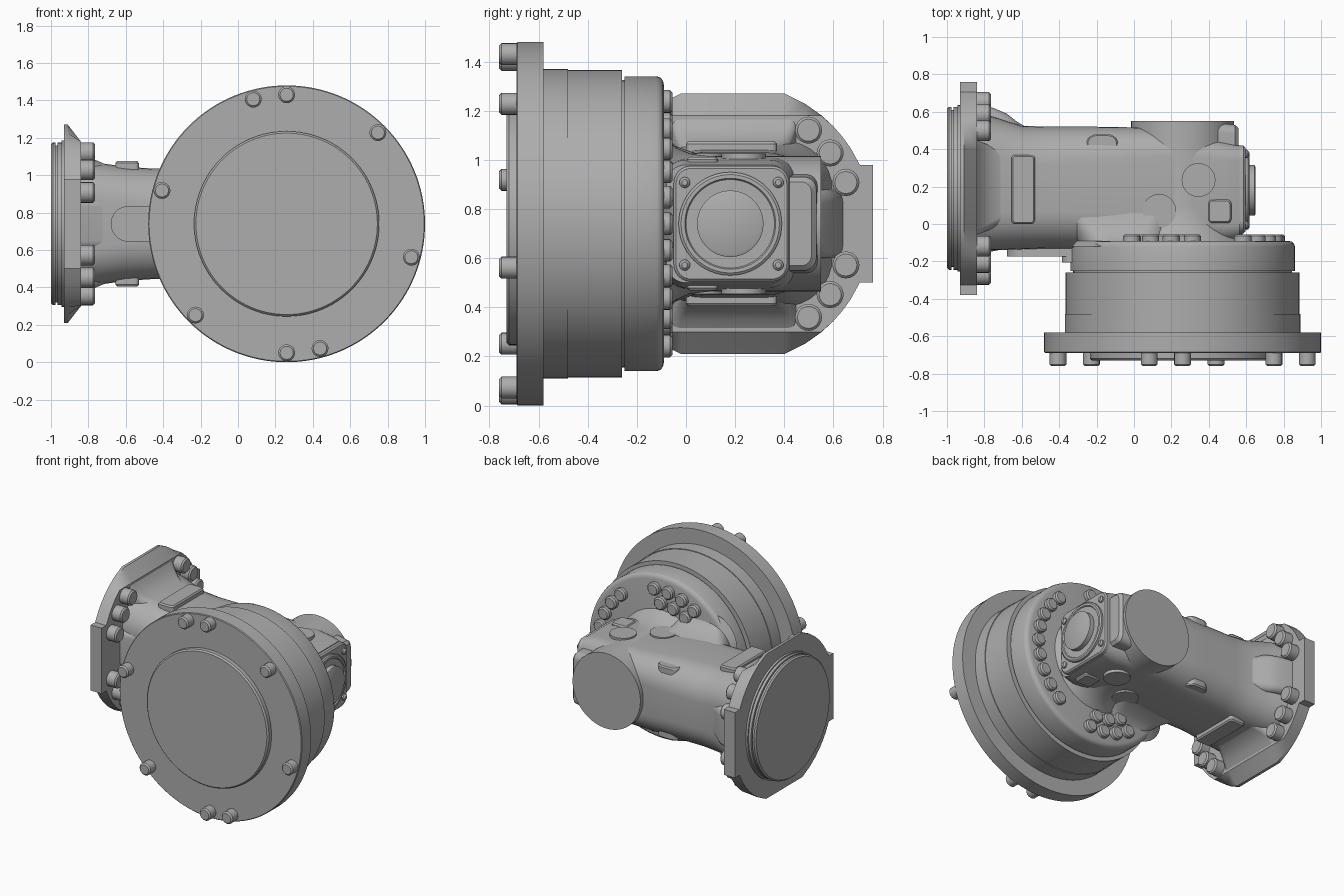
import bpy, bmesh
from math import sin, cos, pi, radians, sqrt

cube = bpy.data.objects.get("Cube")
if cube:
    bpy.data.objects.remove(cube, do_unlink=True)

steel = bpy.data.materials.new("cast_grey")
steel.use_nodes = True
steel.diffuse_color = (0.42, 0.42, 0.42, 1)
steel.node_tree.nodes["Principled BSDF"].inputs["Base Color"].default_value = steel.diffuse_color

CX, CZ, AY = 0.26, 0.74, 0.19   # drum axis (x, z) and arm axis y


def skin(name, rings):
    """Bridge equal-length rings of points and cap both ends."""
    bm = bmesh.new()
    loops = [[bm.verts.new(p) for p in ring] for ring in rings]
    n = len(loops[0])
    for a, b in zip(loops, loops[1:]):
        for i in range(n):
            j = (i + 1) % n
            bm.faces.new((a[i], a[j], b[j], b[i]))
    bm.faces.new(loops[0][::-1])
    bm.faces.new(loops[-1])
    bmesh.ops.recalc_face_normals(bm, faces=bm.faces)
    mesh = bpy.data.meshes.new(name)
    bm.to_mesh(mesh)
    bm.free()
    mesh.materials.append(steel)
    obj = bpy.data.objects.new(name, mesh)
    bpy.context.collection.objects.link(obj)
    bpy.ops.object.select_all(action='DESELECT')
    obj.select_set(True)
    bpy.context.view_layer.objects.active = obj
    bpy.ops.object.shade_smooth_by_angle(angle=radians(32))
    return obj


def lathe(name, axis, centre, profile, n=64):
    """Turn (position, radius) pairs about an axis; centre is the other two coordinates in order."""
    rings = []
    for t, r in profile:
        ring = []
        for i in range(n):
            u, v = r * cos(2 * pi * i / n), r * sin(2 * pi * i / n)
            a, b = centre[0] + u, centre[1] + v
            ring.append({'x': (t, a, b), 'y': (a, t, b), 'z': (a, b, t)}[axis])
        rings.append(ring)
    return skin(name, rings)


def bolt(name, axis, centre, base, top, r):
    e = 0.01 if top > base else -0.01
    lathe(name, axis, centre, [(base, r), (top - e, r), (top, r - 0.01)], 20)


def loft(name, stations, axis='x', k=8):
    """Skin rounded rectangles given as (position, a0, a1, b0, b1, corner radius)."""
    rings = []
    for t, a0, a1, b0, b1, r in stations:
        ring = []
        for q, (ca, cb) in enumerate([(a1 - r, b1 - r), (a0 + r, b1 - r),
                                      (a0 + r, b0 + r), (a1 - r, b0 + r)]):
            for i in range(k + 1):
                ang = (q + i / k) * pi / 2
                a, b = ca + r * cos(ang), cb + r * sin(ang)
                ring.append({'x': (t, a, b), 'y': (a, t, b), 'z': (a, b, t)}[axis])
        rings.append(ring)
    return skin(name, rings)


def tube(name, stations):
    """Arm-like loft symmetric about the axis height: (x, y0, y1, half height, radius)."""
    return loft(name, [(x, a, b, CZ - h, CZ + h, r) for x, a, b, h, r in stations])


# Wheel drum
hub = (CX, CZ)
lathe("front_cover", 'y', hub, [(-0.73, 0.485), (-0.72, 0.495), (-0.68, 0.495)], 96)
lathe("wheel_flange", 'y', hub, [(-0.69, 0.735), (-0.685, 0.74), (-0.58, 0.74)], 128)
lathe("drum", 'y', hub, [(-0.59, 0.63), (-0.48, 0.63), (-0.48, 0.625), (-0.26, 0.625)], 128)
lathe("drum_seal", 'y', hub, [(-0.28, 0.585), (-0.23, 0.585)], 96)
lathe("back_ring", 'y', hub, [(-0.25, 0.6), (-0.12, 0.6), (-0.105, 0.595), (-0.094, 0.583), (-0.09, 0.565)], 128)
for deg in (90, 105, 45, -15, -75, -90, -135, 165):
    a = radians(deg)
    bolt("wheel_bolt", 'y', (CX + 0.69 * cos(a), CZ + 0.69 * sin(a)), -0.67, -0.76, 0.045)

# Bolts on the back ring: an arc by the motor and a double row above and below
ring_bolts = [(0.5, d * 12.5) for d in range(-4, 5)]
for s in (1, -1):
    ring_bolts += [(0.5, s * (84 + 13 * i)) for i in range(4)]
    ring_bolts += [(0.405, s * (90 + 15 * i)) for i in range(4)]
for r, deg in ring_bolts:
    a = radians(deg)
    bolt("ring_bolt", 'y', (CX + r * cos(a), CZ + r * sin(a)), -0.1, -0.055, 0.046)

# Gear housing on the drum axis, with a fillet into the ring
lathe("gear_housing", 'y', hub, [(-0.1, 0.36), (-0.07, 0.33), (-0.03, 0.305), (0.02, 0.285),
                                 (0.1, 0.275), (0.535, 0.275), (0.55, 0.275)], 80)

# Arm from the mounting plate to the motor
tube("arm", [(-0.86, -0.14, 0.6, 0.34, 0.2), (-0.74, -0.14, 0.57, 0.325, 0.2),
             (-0.6, -0.135, 0.525, 0.305, 0.2), (-0.45, -0.13, 0.52, 0.295, 0.2),
             (-0.2, -0.13, 0.52, 0.29, 0.19), (0.1, -0.12, 0.515, 0.275, 0.16),
             (0.3, -0.1, 0.48, 0.27, 0.12), (0.48, -0.1, 0.44, 0.26, 0.1), (0.565, -0.08, 0.42, 0.24, 0.08)])
tube("arm_height_flare", [(-0.85, -0.06, 0.45, 0.44, 0.03), (-0.82, -0.05, 0.44, 0.39, 0.03),
                          (-0.77, -0.03, 0.42, 0.345, 0.04), (-0.7, 0, 0.4, 0.315, 0.05),
                          (-0.55, 0.03, 0.37, 0.29, 0.05)])
tube("arm_depth_flare", [(-0.85, -0.17, 0.64, 0.14, 0.05), (-0.75, -0.145, 0.62, 0.14, 0.05),
                         (-0.68, -0.13, 0.59, 0.14, 0.05), (-0.63, -0.12, 0.55, 0.13, 0.05),
                         (-0.58, -0.11, 0.52, 0.12, 0.05)])
# Web blending the arm into the ring
loft("ring_web", [(-0.12, -0.33, 0.2, CZ - 0.42, CZ + 0.42, 0.2), (-0.09, -0.31, 0.2, CZ - 0.36, CZ + 0.36, 0.2),
                  (-0.04, -0.34, 0.2, CZ - 0.315, CZ + 0.315, 0.15), (0.06, -0.4, 0.2, CZ - 0.28, CZ + 0.28, 0.1)], 'y')
loft("arm_front_pad", [(-0.175, -0.68, -0.2, 0.645, 0.835, 0.094), (-0.05, -0.68, -0.2, 0.645, 0.835, 0.094)], 'y')
loft("ring_lug", [(-0.205, -0.385, -0.2, 0.645, 0.835, 0.05), (-0.1, -0.385, -0.2, 0.645, 0.835, 0.05)], 'y')


# Mounting plate: a round plate cut flat above and below, with side tabs
def plate_ring(x, limit):
    ring = []
    for s, lo in ((1, -1), (-1, 1)):
        heights = [lo * 0.53 * (1 - i / 12) for i in range(6)] + [lo * 0.24] * 2
        heights += [-h for h in reversed(heights)]
        for i, h in enumerate(heights):
            y = 0.57 if 7 <= i <= 8 else sqrt(0.57 ** 2 - h * h)
            ring.append((x, AY + s * y, CZ + max(-limit, min(limit, h))))
    return ring


skin("mounting_plate", [plate_ring(-0.93, 0.53), plate_ring(-0.91, 0.53), plate_ring(-0.84, 0.44)])
lathe("mounting_spigot", 'x', (AY, CZ), [(-1, 0.425), (-0.99, 0.435), (-0.975, 0.435), (-0.975, 0.42), (-0.965, 0.42),
                                         (-0.965, 0.435), (-0.945, 0.435), (-0.945, 0.445), (-0.92, 0.445)], 96)
for sy in (1, -1):
    for sz in (1, -1):
        for deg in (51, 36, 20):
            a = radians(deg)
            bolt("mounting_bolt", 'x', (AY + sy * 0.49 * cos(a), CZ + sz * 0.49 * sin(a)), -0.86, -0.765, 0.055)

# Pads and bosses above and below the arm
for s in (1, -1):
    def slab(name, x0, x1, y0, y1, h, r):
        loft(name, [(CZ + s * (h - 0.15), x0, x1, y0, y1, r), (CZ + s * (h - 0.01), x0, x1, y0, y1, r),
                    (CZ + s * h, x0 + 0.008, x1 - 0.008, y0 + 0.008, y1 - 0.008, r * 0.8)], 'z')
    slab("arm_pad", -0.655, -0.53, 0, 0.37, 0.335, 0.02)
    slab("corner_boss", -0.255, -0.085, 0.36, 0.48, 0.265, 0.055)
    slab("square_boss", 0.395, 0.52, 0.005, 0.13, 0.272, 0.02)
    for x, y in ((0.345, 0.235), (0.135, 0.07)):
        lathe("round_boss", 'z', (x, y), [(CZ + s * 0.2, 0.09), (CZ + s * 0.285, 0.09)], 40)

# Motor end
MY = 0.18
tube("motor_plate", [(0.54, -0.05, 0.42, 0.235, 0.07), (0.585, -0.05, 0.42, 0.235, 0.07),
                     (0.595, -0.04, 0.41, 0.225, 0.06)])
tube("side_cover", [(0.45, 0.28, 0.54, 0.2, 0.05), (0.54, 0.28, 0.53, 0.19, 0.05), (0.56, 0.28, 0.51, 0.17, 0.04)])
lathe("motor_ring", 'x', (MY, CZ), [(0.58, 0.21), (0.61, 0.21), (0.617, 0.2), (0.617, 0.185), (0.61, 0.18)])
lathe("motor_hub", 'x', (MY, CZ), [(0.59, 0.135), (0.645, 0.135), (0.65, 0.125)])
for sy in (1, -1):
    for sz in (1, -1):
        bolt("motor_bolt", 'x', (MY + 0.005 + sy * 0.19, CZ + sz * 0.168), 0.58, 0.615, 0.022)
